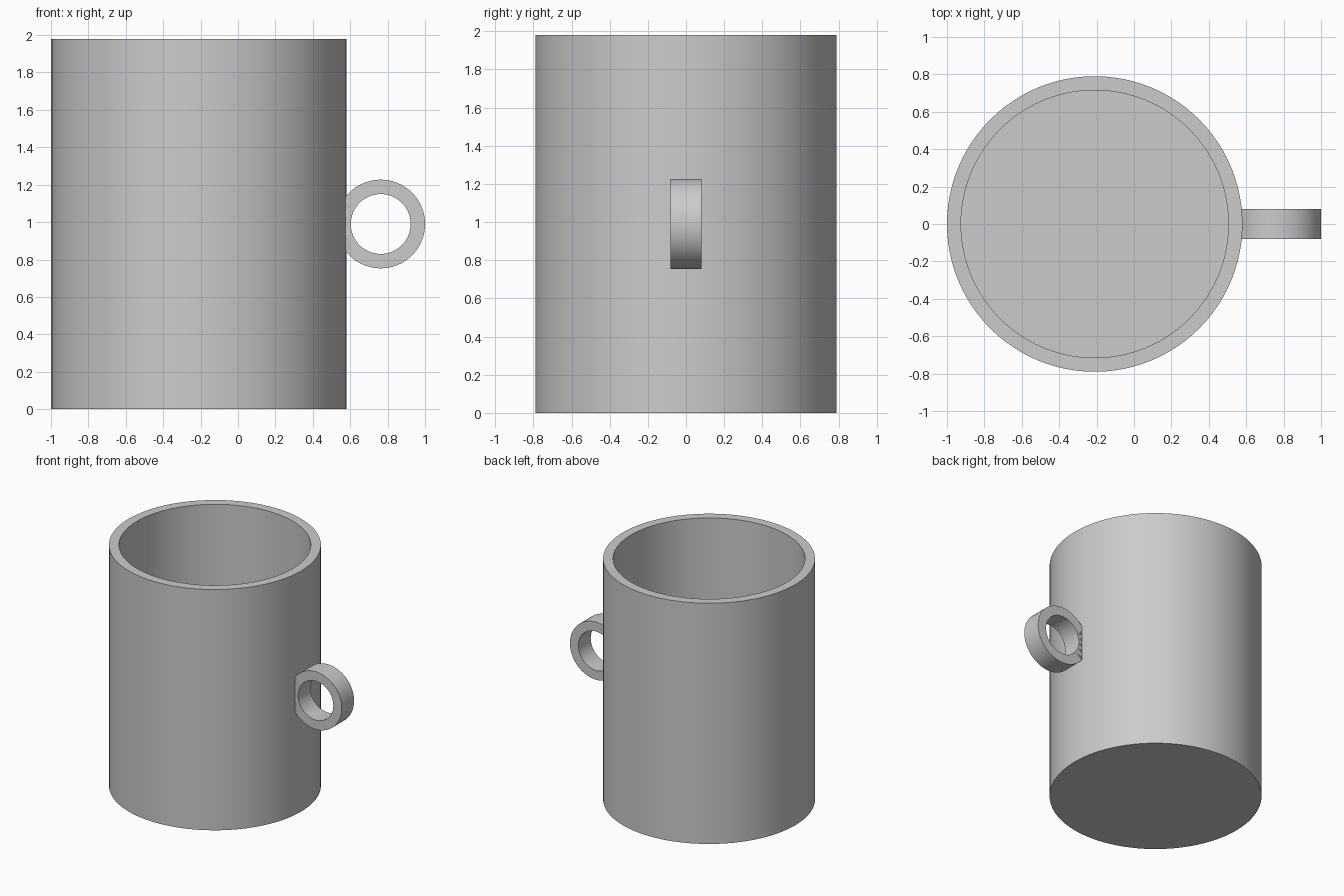
import bpy
import math

cube = bpy.data.objects.get("Cube")
if cube:
    bpy.data.objects.remove(cube, do_unlink=True)

SEGMENTS = 96
HEIGHT = 1.98
OUTER, INNER = 0.79, 0.715
FLOOR = 0.075

grey = bpy.data.materials.new("plain_grey")
grey.use_nodes = True
colour = (0.6, 0.6, 0.6, 1)
grey.diffuse_color = colour
grey.node_tree.nodes["Principled BSDF"].inputs["Base Color"].default_value = colour


def lathe(name, profile, location, closed, rotation=(0, 0, 0)):
    """Spin (radius, height) points round z; cap the ends unless closed."""
    verts, faces = [], []
    for r, z in profile:
        for i in range(SEGMENTS):
            a = math.tau * i / SEGMENTS
            verts.append((r * math.cos(a), r * math.sin(a), z))
    rows = len(profile)
    for k in range(rows if closed else rows - 1):
        lo, hi = k * SEGMENTS, (k + 1) % rows * SEGMENTS
        for i in range(SEGMENTS):
            j = (i + 1) % SEGMENTS
            faces.append((lo + i, lo + j, hi + j, hi + i))
    if not closed:
        faces.append(tuple(reversed(range(SEGMENTS))))
        faces.append(tuple(range((rows - 1) * SEGMENTS, rows * SEGMENTS)))
    mesh = bpy.data.meshes.new(name)
    mesh.from_pydata(verts, [], faces)
    mesh.materials.append(grey)
    obj = bpy.data.objects.new(name, mesh)
    obj.location = location
    obj.rotation_euler = rotation
    bpy.context.collection.objects.link(obj)
    bpy.ops.object.select_all(action="DESELECT")
    obj.select_set(True)
    bpy.context.view_layer.objects.active = obj
    bpy.ops.object.shade_smooth_by_angle(angle=math.radians(30))
    return obj


# Hollow cup with a solid floor
cup = lathe("cup_body",
            [(OUTER, 0), (OUTER, HEIGHT), (INNER, HEIGHT), (INNER, FLOOR)],
            (-0.21, 0, 0), closed=False)

# Ring handle, its hole running front to back
handle = lathe("ring_handle",
               [(0.237, -0.08), (0.237, 0.08), (0.16, 0.08), (0.16, -0.08)],
               (0.763, 0, HEIGHT / 2), closed=True,
               rotation=(math.pi / 2, 0, 0))

# Trim the handle where it meets the wall
trim = handle.modifiers.new("trim_to_wall", "BOOLEAN")
trim.operation = "DIFFERENCE"
trim.solver = "EXACT"
trim.object = cup
